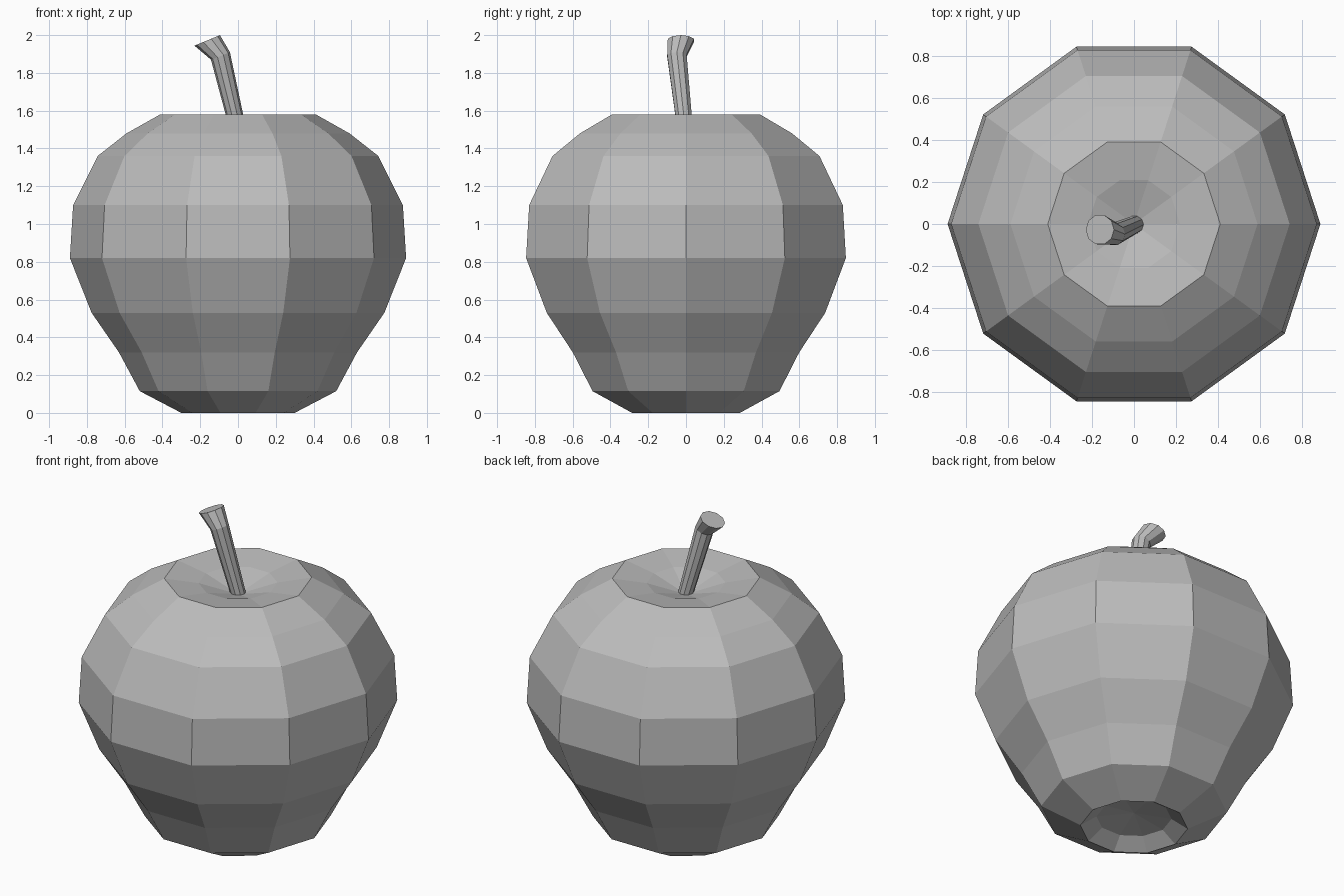
import bpy
import bmesh
from math import cos, sin, tau
from mathutils import Vector

cube = bpy.data.objects.get("Cube")
if cube:
    bpy.data.objects.remove(cube, do_unlink=True)


def make_material(name, colour):
    mat = bpy.data.materials.new(name)
    mat.use_nodes = True
    mat.diffuse_color = colour
    bsdf = next(n for n in mat.node_tree.nodes if n.type == 'BSDF_PRINCIPLED')
    bsdf.inputs["Base Color"].default_value = colour
    return mat


def loft(name, rings, sides, mat, start=None, end=None):
    """Skin rings of (centre, radius, normal); start/end are optional apex points."""
    bm = bmesh.new()
    loops = []
    for centre, radius, normal in rings:
        turn = Vector((0, 0, 1)).rotation_difference(Vector(normal))
        loops.append([
            bm.verts.new(Vector(centre) + turn @ Vector(
                (radius * cos(tau * i / sides), radius * sin(tau * i / sides), 0)))
            for i in range(sides)])
    for low, high in zip(loops, loops[1:]):
        for i in range(sides):
            j = (i + 1) % sides
            bm.faces.new((low[i], low[j], high[j], high[i]))
    # Close each end with a fan to an apex, or with a flat cap
    for loop, apex in ((loops[0][::-1], start), (loops[-1], end)):
        if apex is None:
            bm.faces.new(loop)
        else:
            tip = bm.verts.new(apex)
            for i in range(sides):
                bm.faces.new((loop[i], loop[(i + 1) % sides], tip))
    bmesh.ops.recalc_face_normals(bm, faces=bm.faces)
    mesh = bpy.data.meshes.new(name)
    bm.to_mesh(mesh)
    bm.free()
    mesh.materials.append(mat)
    obj = bpy.data.objects.new(name, mesh)
    bpy.context.collection.objects.link(obj)
    return obj


grey = make_material("plain grey", (0.5, 0.5, 0.5, 1))
UP = (0, 0, 1)

# Fruit body: ten-sided, with a hollow underneath and a dimple on top
profile = [(0.21, 0.06), (0.30, 0.0), (0.52, 0.115), (0.63, 0.32),
           (0.775, 0.53), (0.89, 0.82), (0.873, 1.1), (0.743, 1.36),
           (0.59, 1.48), (0.412, 1.58), (0.22, 1.55)]
loft("fruit_body", [((0, 0, z), r, UP) for r, z in profile], 10, grey,
     start=(0, 0, 0.09), end=(0, 0, 1.48))

# Stem: leans, bends near the tip and flares at the cut end
loft("stem", [((0.01, 0, 1.46), 0.042, (-0.25, -0.1, 1)),
              ((-0.093, -0.048, 1.89), 0.054, (-0.37, -0.02, 0.93)),
              ((-0.163, -0.027, 1.972), 0.073, (-0.38, 0, 0.92))], 10, grey)
